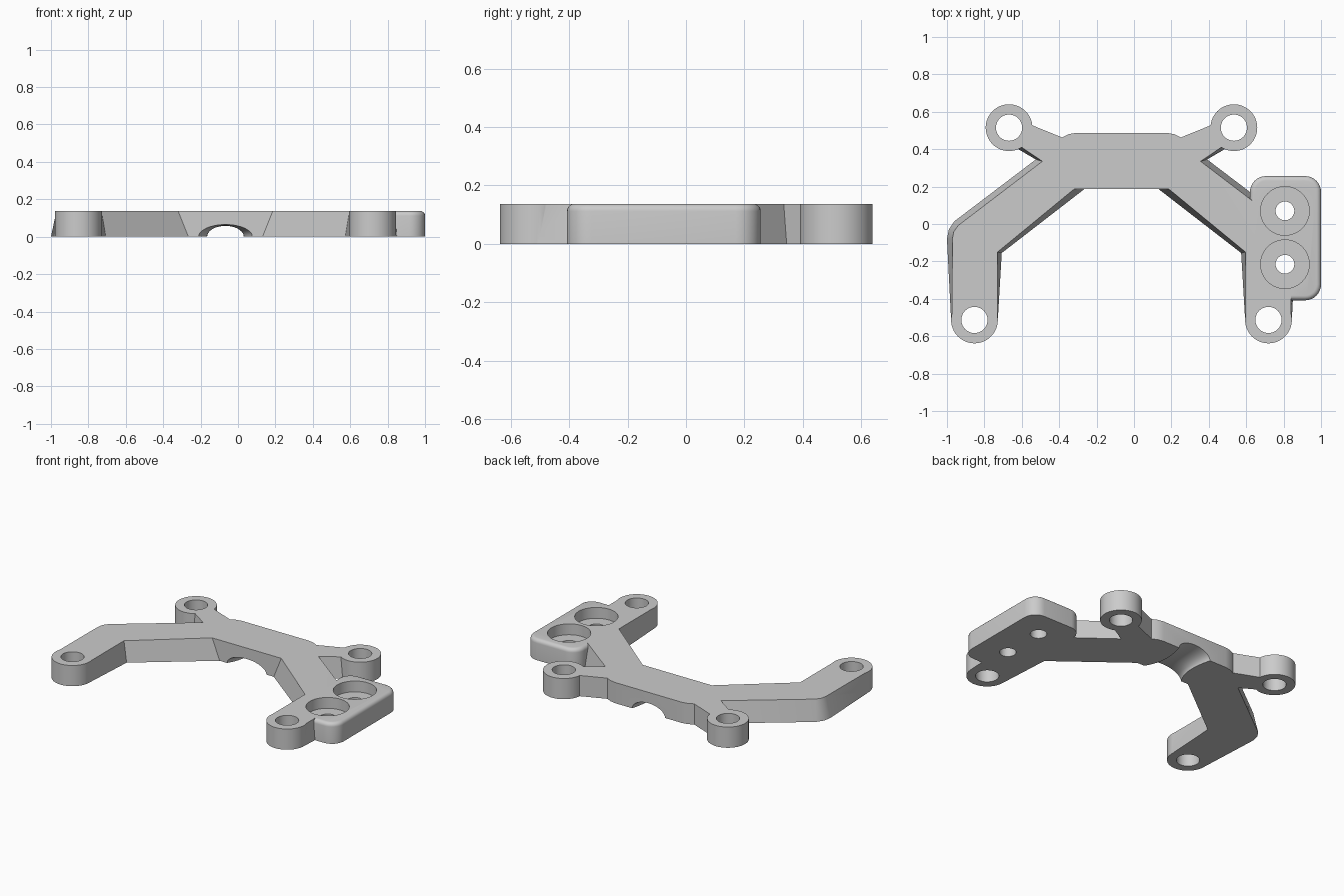
import bpy, bmesh, math

cube = bpy.data.objects.get("Cube")
if cube:
    bpy.data.objects.remove(cube, do_unlink=True)

H = 0.137          # plate thickness
AXIS = -0.067      # mirror line of the four-legged frame

grey = bpy.data.materials.new("light grey")
grey.use_nodes = True
grey.diffuse_color = (0.6, 0.6, 0.6, 1)
grey.node_tree.nodes["Principled BSDF"].inputs["Base Color"].default_value = (0.6, 0.6, 0.6, 1)


def add_object(name, bm):
    bmesh.ops.recalc_face_normals(bm, faces=bm.faces[:])
    mesh = bpy.data.meshes.new(name)
    bm.to_mesh(mesh)
    bm.free()
    mesh.materials.append(grey)
    obj = bpy.data.objects.new(name, mesh)
    bpy.context.collection.objects.link(obj)
    return obj


def loft(name, rings):
    """Closed solid through equal-length rings of 3D points."""
    bm = bmesh.new()
    loops = [[bm.verts.new(p) for p in ring] for ring in rings]
    n = len(loops[0])
    for a, b in zip(loops, loops[1:]):
        for i in range(n):
            j = (i + 1) % n
            bm.faces.new((a[i], a[j], b[j], b[i]))
    caps = [bm.faces.new(loops[0][::-1]), bm.faces.new(loops[-1])]
    bm.normal_update()      # concave caps need valid normals to triangulate
    bmesh.ops.triangulate(bm, faces=caps)
    return add_object(name, bm)


def cylinder(name, x, y, r, z0, z1):
    def ring(z):
        return [(x + r * math.cos(math.tau * i / 64),
                 y + r * math.sin(math.tau * i / 64), z) for i in range(64)]
    return loft(name, [ring(z0), ring(z1)])


def combine(target, tool, operation):
    mod = target.modifiers.new(operation.lower(), 'BOOLEAN')
    mod.operation = operation
    mod.solver = 'EXACT'
    mod.object = tool
    bpy.context.view_layer.objects.active = target
    bpy.ops.object.modifier_apply(modifier=mod.name)
    bpy.data.objects.remove(tool, do_unlink=True)


def mirrored(half):
    return half + [(2 * AXIS - x, y) for x, y in reversed(half)]


# Frame: half outlines at the top and at the wider foot, mirrored and lofted
shoulder = [(-0.62, 0.555), (-0.55, 0.53), (-0.385, 0.463), (-0.35, 0.48), (-0.31, 0.487)]
top = [(-0.32, 0.187), (-0.73, -0.15), (-0.73, -0.51), (-0.973, -0.51),
       (-0.971, -0.08), (-0.963, -0.04), (-0.94, -0.008), (-0.49, 0.335),
       (-0.66, 0.45)] + shoulder
foot = [(-0.265, 0.187), (-0.707, -0.155), (-0.728, -0.51), (-0.978, -0.51),
        (-1.0, -0.08), (-0.99, -0.03), (-0.96, 0.015), (-0.525, 0.345),
        (-0.67, 0.43)] + shoulder
frame = loft("mounting_frame", [[(x, y, 0) for x, y in mirrored(foot)],
                                [(x, y, H) for x, y in mirrored(top)]])

# Ring bosses at the four leg ends
bosses = mirrored([(-0.668, 0.515), (-0.853, -0.513)])
for x, y in bosses:
    combine(frame, cylinder("boss", x, y, 0.125, 0, H), 'UNION')

# Side block with rounded corners and a softened top rim
bm = bmesh.new()
bmesh.ops.create_cube(bm, size=1)
for v in bm.verts:
    v.co = (0.81 + v.co.x * 0.38, -0.076 + v.co.y * 0.664, (v.co.z + 0.5) * H)
upright = [e for e in bm.edges if abs(e.verts[0].co.z - e.verts[1].co.z) > H / 2]
bmesh.ops.bevel(bm, geom=upright, offset=0.085, segments=8, profile=0.5, affect='EDGES')
rim = [e for e in bm.edges if all(v.co.z > H - 0.001 for v in e.verts)]
bmesh.ops.bevel(bm, geom=rim, offset=0.025, segments=5, profile=0.5, affect='EDGES')
combine(frame, add_object("side_block", bm), 'UNION')

# Through holes in the bosses
for x, y in bosses:
    combine(frame, cylinder("boss_hole", x, y, 0.07, -0.1, H + 0.1), 'DIFFERENCE')

# Counterbored screw holes in the block
for y in (0.07, -0.215):
    combine(frame, cylinder("counterbore", 0.807, y, 0.13, 0.065, H + 0.1), 'DIFFERENCE')
    combine(frame, cylinder("screw_hole", 0.807, y, 0.05, -0.1, H + 0.1), 'DIFFERENCE')

# Flared channel under the bridge, wider at the front
channel = []
for i in range(13):
    t = i / 6 - 1
    width = 0.098 + (0.052 if t < 0 else 0.025) * t * t
    height = 0.058 + 0.008 * t * t
    channel.append([(AXIS + width * math.cos(math.tau * k / 40), 0.337 + 0.16 * t,
                     height * math.sin(math.tau * k / 40)) for k in range(40)])
combine(frame, loft("channel", channel), 'DIFFERENCE')

bpy.ops.object.select_all(action='DESELECT')
frame.select_set(True)
bpy.context.view_layer.objects.active = frame
bpy.ops.object.shade_smooth_by_angle(angle=math.radians(30))
